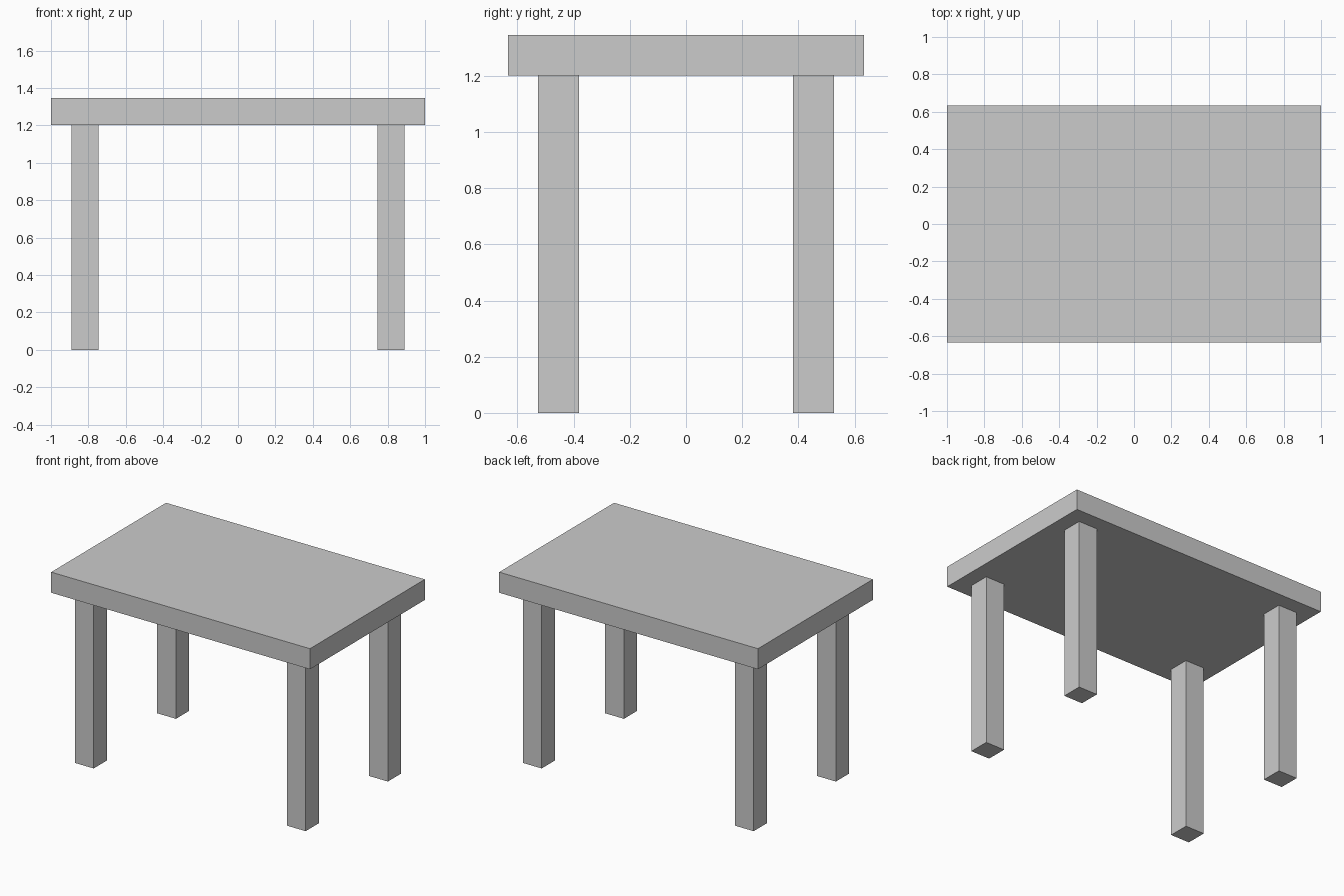
import bpy

if "Cube" in bpy.data.objects:
    bpy.data.objects.remove(bpy.data.objects["Cube"])


def box(name, center, size):
    bpy.ops.mesh.primitive_cube_add(size=1, location=center)
    obj = bpy.context.object
    obj.name = name
    obj.scale = size
    bpy.ops.object.transform_apply(location=False, rotation=False, scale=True)
    return obj


LEG_HEIGHT = 1.201
TOP_THICKNESS = 0.144
LEG_WIDTH = 0.145

# Table top slab
box("table_top", (0, 0, LEG_HEIGHT + TOP_THICKNESS / 2), (2.0, 1.268, TOP_THICKNESS))

# Four square legs, inset from the corners
for side, sx in (("left", -1), ("right", 1)):
    for end, sy in (("front", -1), ("back", 1)):
        box(f"{end}_{side}_leg", (sx * 0.819, sy * 0.454, LEG_HEIGHT / 2),
            (LEG_WIDTH, LEG_WIDTH, LEG_HEIGHT))
